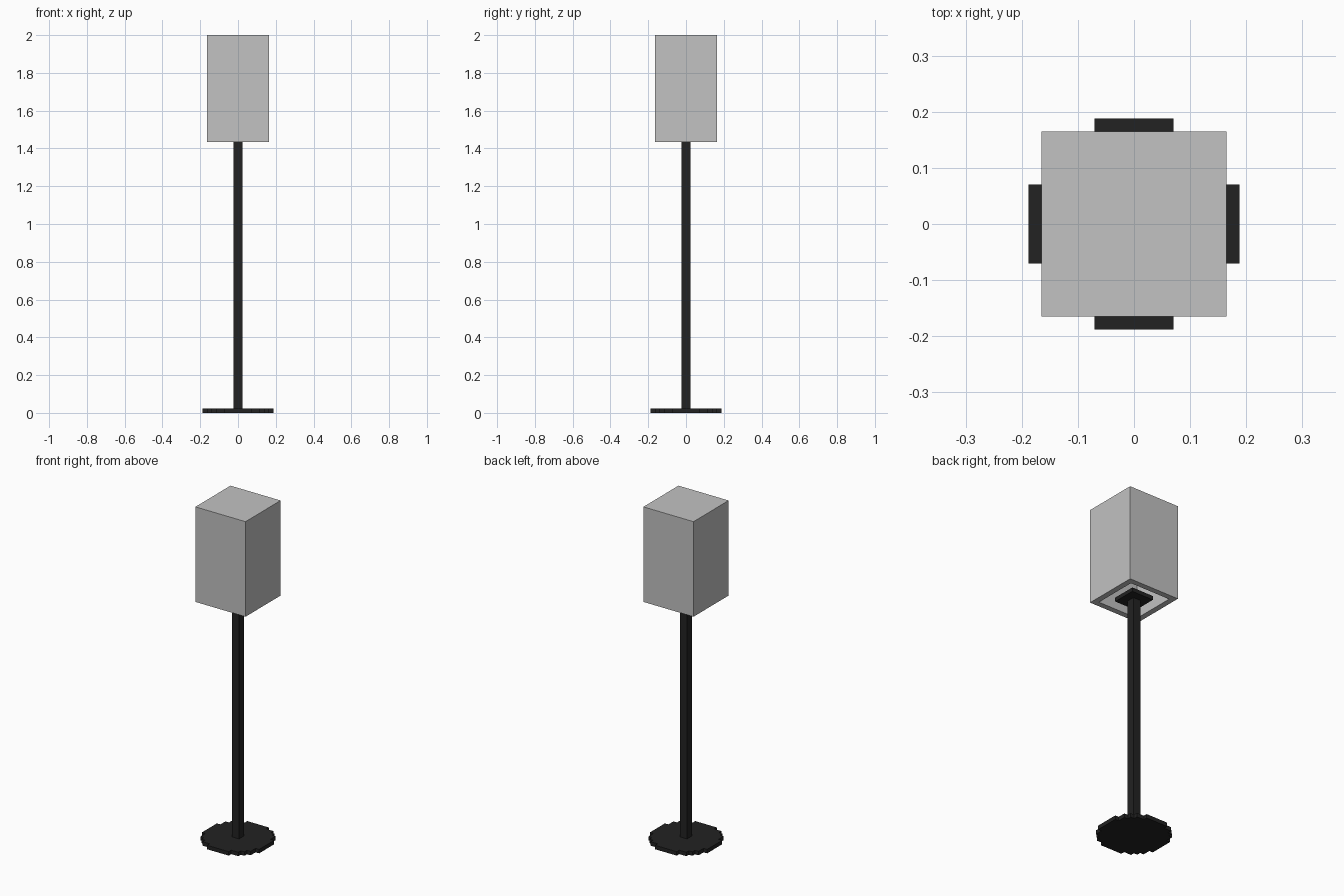
import bpy, bmesh, math

cube = bpy.data.objects.get("Cube")
if cube:
    bpy.data.objects.remove(cube)

U = 2 / 85  # size of one block


def material(name, rgb):
    m = bpy.data.materials.new(name)
    m.use_nodes = True
    m.diffuse_color = (*rgb, 1)
    m.node_tree.nodes["Principled BSDF"].inputs["Base Color"].default_value = (*rgb, 1)
    return m


black = material("black metal", (0.016, 0.016, 0.016))
grey = material("light grey shade", (0.54, 0.54, 0.54))


def prism(name, outline, z0, z1, mat):
    """Extrude a flat outline, given in blocks, from z0 to z1."""
    bm = bmesh.new()
    face = bm.faces.new([bm.verts.new((x * U, y * U, z0 * U)) for x, y in outline])
    top = bmesh.ops.extrude_face_region(bm, geom=[face])["geom"]
    verts = [v for v in top if isinstance(v, bmesh.types.BMVert)]
    bmesh.ops.translate(bm, verts=verts, vec=(0, 0, (z1 - z0) * U))
    bmesh.ops.recalc_face_normals(bm, faces=bm.faces)
    mesh = bpy.data.meshes.new(name)
    bm.to_mesh(mesh)
    bm.free()
    mesh.materials.append(mat)
    obj = bpy.data.objects.new(name, mesh)
    bpy.context.collection.objects.link(obj)
    return obj


def square(h):
    return [(-h, -h), (h, -h), (h, h), (-h, h)]


# Stepped round base: half width of each one-block row of a circle of radius 8
right = []
for row in range(-8, 8):
    half = math.floor(math.sqrt(64 - (row + 0.5) ** 2) + 0.5)
    for point in ((half, row), (half, row + 1)):
        if len(right) > 1 and right[-1][0] == right[-2][0] == half:
            right.pop()
        if not right or right[-1] != point:
            right.append(point)
prism("base", right + [(-x, y) for x, y in reversed(right)], 0, 1, black)

# Pole and the small plate at its top
prism("pole", square(1), 1, 61, black)
prism("shade_holder", square(3), 61, 62, black)

# Box shade, open below, with walls two blocks thick
shade = prism("shade", square(7), 61, 85, grey)
bm = bmesh.new()
bm.from_mesh(shade.data)
bottom = min(bm.faces, key=lambda f: f.calc_center_median().z)
bmesh.ops.inset_region(bm, faces=[bottom], thickness=2 * U)
hole = bmesh.ops.extrude_face_region(bm, geom=[bottom])["geom"]
bmesh.ops.translate(bm, verts=[v for v in hole if isinstance(v, bmesh.types.BMVert)],
                    vec=(0, 0, 22 * U))
if bottom.is_valid:
    bmesh.ops.delete(bm, geom=[bottom], context="FACES_ONLY")
bmesh.ops.recalc_face_normals(bm, faces=bm.faces)
bm.to_mesh(shade.data)
bm.free()
